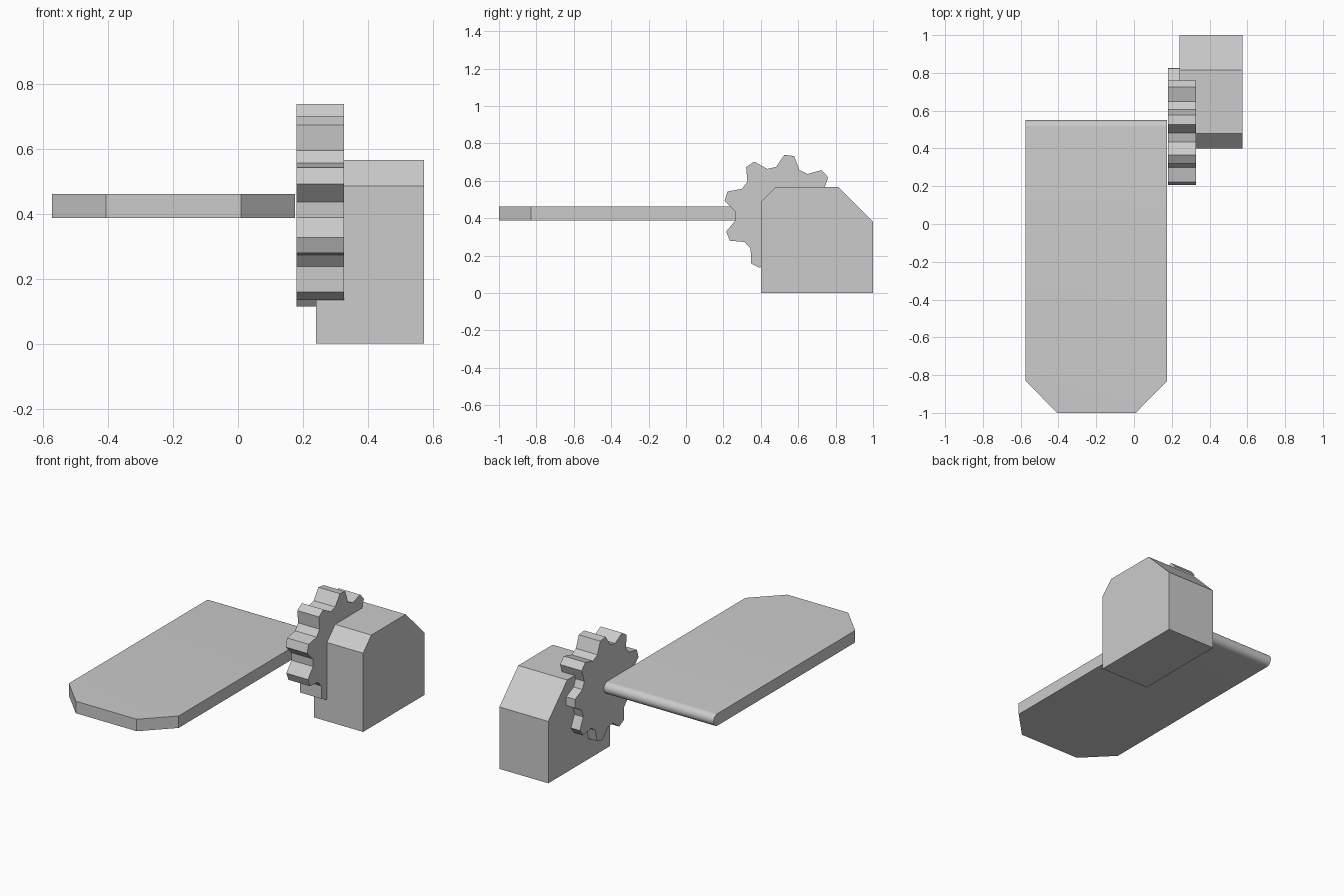
import bpy, bmesh
from math import sin, cos, radians, pi
from mathutils import Vector

if "Cube" in bpy.data.objects:
    bpy.data.objects.remove(bpy.data.objects["Cube"])

PIVOT_Y, PIVOT_Z = 0.513, 0.425   # shared axis of gear and plate


def extrude_x(name, profile, x0, x1, cuts=()):
    """Extrude a (y, z) profile along x; cuts are (point, outward normal)."""
    bm = bmesh.new()
    face = bm.faces.new([bm.verts.new((x0, y, z)) for y, z in profile])
    res = bmesh.ops.extrude_face_region(bm, geom=[face])
    verts = [g for g in res["geom"] if isinstance(g, bmesh.types.BMVert)]
    bmesh.ops.translate(bm, verts=verts, vec=(x1 - x0, 0, 0))
    for co, no in cuts:
        geom = bm.verts[:] + bm.edges[:] + bm.faces[:]
        res = bmesh.ops.bisect_plane(bm, geom=geom, plane_co=co,
                                     plane_no=Vector(no).normalized(),
                                     clear_outer=True)
        edges = [g for g in res["geom_cut"] if isinstance(g, bmesh.types.BMEdge)]
        bmesh.ops.contextual_create(bm, geom=edges)
    bmesh.ops.recalc_face_normals(bm, faces=bm.faces[:])
    mesh = bpy.data.meshes.new(name)
    bm.to_mesh(mesh)
    bm.free()
    obj = bpy.data.objects.new(name, mesh)
    bpy.context.collection.objects.link(obj)
    return obj


# Flat plate: rounded hinge end, two clipped front corners
r, seg = 0.037, 16
profile = [(-1, PIVOT_Z - r)]
for i in range(seg + 1):
    a = -pi / 2 + pi * i / seg
    profile.append((PIVOT_Y + r * cos(a), PIVOT_Z + r * sin(a)))
profile.append((-1, PIVOT_Z + r))
plate = extrude_x("plate", profile, -0.574, 0.176, cuts=[
    ((-0.574, -0.83, 0), (-0.17, -0.167, 0)),
    ((0.176, -0.83, 0), (0.17, -0.167, 0)),
])
bpy.context.view_layer.objects.active = plate
plate.select_set(True)
bpy.ops.object.shade_smooth_by_angle(angle=radians(30))

# Nine-toothed gear
teeth, root, tip = 9, 0.251, 0.314
profile = []
for k in range(teeth):
    mid = 2.8 + k * 360 / teeth
    for offset, rad in ((-14.5, root), (-4.8, tip), (4.8, tip), (14.5, root)):
        a = radians(mid + offset)
        profile.append((PIVOT_Y + rad * cos(a), PIVOT_Z + rad * sin(a)))
extrude_x("gear", profile, 0.18, 0.327)

# Chamfered housing block
extrude_x("housing", [(0.4, 0), (1, 0), (1, 0.382), (0.815, 0.567),
                      (0.48, 0.567), (0.4, 0.486)], 0.24, 0.574)
